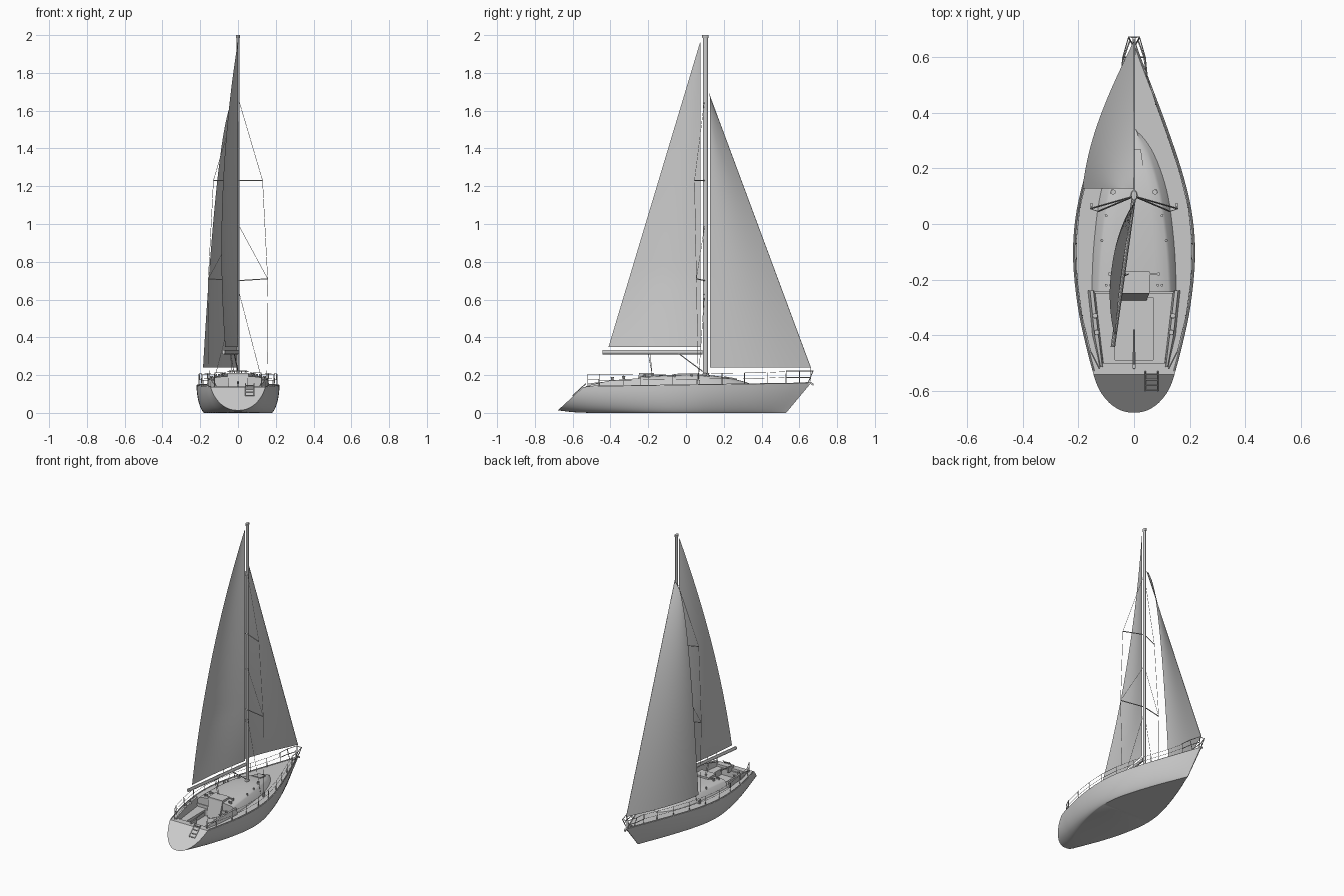
import bpy, bmesh
from math import sin, cos, pi, radians
from mathutils import Vector

if "Cube" in bpy.data.objects:
    bpy.data.objects.remove(bpy.data.objects["Cube"])


def mesh_object(name, verts, faces):
    me = bpy.data.meshes.new(name)
    bm = bmesh.new()
    vs = [bm.verts.new(v) for v in verts]
    for f in faces:
        bm.faces.new([vs[i] for i in f])
    bmesh.ops.recalc_face_normals(bm, faces=bm.faces)
    bm.to_mesh(me)
    bm.free()
    ob = bpy.data.objects.new(name, me)
    bpy.context.collection.objects.link(ob)
    return ob


def loft(name, rings):
    n = len(rings[0])
    verts = [p for r in rings for p in r]
    faces = [(i * n + j, i * n + (j + 1) % n, (i + 1) * n + (j + 1) % n, (i + 1) * n + j)
             for i in range(len(rings) - 1) for j in range(n)]
    faces += [tuple(range(n)), tuple(range(len(verts) - n, len(verts)))]
    return mesh_object(name, verts, faces)


def box(name, x0, x1, y0, y1, z0, z1):
    return loft(name, [[(x0, y0, z), (x1, y0, z), (x1, y1, z), (x0, y1, z)] for z in (z0, z1)])


def post(name, x, y, profile, ry=1.0, n=12):
    # turned shape from (radius, z) pairs, ry scales the depth
    return loft(name, [[(x + r * cos(2 * pi * k / n), y + r * ry * sin(2 * pi * k / n), z)
                        for k in range(n)] for r, z in profile])


def tube(name, paths, r, mirror=True):
    cu = bpy.data.curves.new(name, 'CURVE')
    cu.dimensions = '3D'
    cu.bevel_depth = r
    cu.bevel_resolution = 1
    cu.use_fill_caps = True
    for path in paths:
        for s in ((1, -1) if mirror else (1,)):
            sp = cu.splines.new('POLY')
            sp.points.add(len(path) - 1)
            for p, (x, y, z) in zip(sp.points, path):
                p.co = (s * x, y, z, 1)
    ob = bpy.data.objects.new(name, cu)
    bpy.context.collection.objects.link(ob)
    return ob


def spline(rows, n):
    # Catmull-Rom refinement of table rows
    out = []
    for i in range(len(rows) - 1):
        q = [rows[min(max(i + k, 0), len(rows) - 1)] for k in (-1, 0, 1, 2)]
        for t in [k / n for k in range(n)]:
            out.append([.5 * (2 * b + (c - a) * t + (2 * a - 5 * b + 4 * c - d) * t * t
                              + (3 * b - a - 3 * c + d) * t ** 3) for a, b, c, d in zip(*q)])
    return out + [list(rows[-1])]


def cut(ob, cutter):
    cutter.hide_render = True
    m = ob.modifiers.new('cut', 'BOOLEAN')
    m.operation, m.solver, m.object = 'DIFFERENCE', 'EXACT', cutter
    bpy.context.view_layer.objects.active = ob
    bpy.ops.object.modifier_apply(modifier=m.name)
    bpy.data.objects.remove(cutter)


def deck(y):
    return .146 + .015 * y


# Hull: y, deck half width, bottom half width, bottom height, fullness
stations = spline([(-.72, .10, .004, .02, .5), (-.62, .126, .02, .006, .5), (-.54, .146, .05, .001, .5),
                   (-.45, .17, .09, 0, .52), (-.3, .202, .145, 0, .6), (-.13, .219, .178, 0, .7),
                   (.02, .211, .172, 0, .75), (.17, .178, .135, 0, .8), (.34, .122, .082, 0, .8),
                   (.5, .062, .034, 0, .8), (.6, .024, .011, 0, .8), (.66, .003, .001, 0, .8)], 4)
rings = []
for y, b, w, zb, e in stations:
    half = []
    for k in range(11):
        t = 1 - cos(pi / 2 * k / 10)
        rake = .13 * (max(y, 0) / .66) ** 3
        half.append((w + (b - w) * max(1 - (1 - t) ** 2, 0) ** e, y - rake * (1 - t), zb + (deck(y) - zb) * t))
    rings.append(half[::-1] + [(-x, y, z) for x, y, z in half])
hull = loft('hull', rings)


def beam(y):
    for a, c in zip(stations, stations[1:]):
        if a[0] <= y <= c[0]:
            return a[1] + (c[1] - a[1]) * (y - a[0]) / (c[0] - a[0])
    return .003


# Sloped transom, cockpit seats and footwell
cut(hull, loft('transom_cutter', [[(x, y, z) for y, z in ((-.474, .2), (-.825, -.12), (-1, -.12), (-1, .2))]
                                  for x in (-.4, .4)]))
cut(hull, loft('seat_cutter', [[(.145, -.25, z), (.112, -.5, z), (-.112, -.5, z), (-.145, -.25, z)]
                               for z in (.122, .3)]))
cut(hull, box('well_cutter', -.068, .068, -.49, -.265, .08, .3))

# Cabin trunk: y, base half width, top half width, top height
cabin = []
for y, bw, tw, z in spline([(-.245, .158, .128, .194), (-.1, .152, .12, .201), (.05, .137, .102, .203),
                            (.15, .117, .082, .197), (.25, .083, .052, .18), (.32, .042, .022, .162),
                            (.345, .012, .006, .15)], 4):
    zb = deck(y) - .012
    half = [(bw, zb), (tw + .006, z - .014), (tw - .004, z - .007), (tw * .6, z - .001)]
    cabin.append([(x, y, q) for x, q in half] + [(0, y, z)] + [(-x, y, q) for x, q in half[::-1]])
loft('cabin', cabin)

# Companionway, sliding hatch, fore hatch
loft('companionway', [[(-w, -.24, z), (w, -.24, z), (w, y, z), (-w, y, z)]
                      for w, y, z in ((.045, -.275, .08), (.055, -.25, .2))])
box('sliding_hatch', -.055, .055, -.25, -.17, .19, .21)
loft('fore_hatch', [[(-.034, .2, .186 + h), (.034, .2, .186 + h), (.024, .27, .174 + h), (-.024, .27, .174 + h)]
                    for h in (-.01, .008)])

# Parts repeated on both sides
for s, side in ((1, 'right'), (-1, 'left')):
    loft('coaming_' + side, [[(s * a, y, zb), (s * (a - .012), y, z), (s * (i + .006), y, z), (s * i, y, zb)]
                             for y, a, i, z, zb in ((-.24, .17, .14, .184, .12), (-.4, .154, .122, .172, .12),
                                                    (-.515, .132, .108, .146, .12))])
    for i, (x, y, z) in enumerate([(.14, -.33, .17), (.134, -.39, .167), (.075, .115, .188)]):
        post(f'winch_{side}_{i}', s * x, y, [(.01, z), (.01, z + .006), (.006, z + .012), (.009, z + .024)])
    for i, (x, y) in enumerate([(.1, .03), (.115, -.06), (.1, -.22), (.085, -.22)]):
        post(f'deck_block_{side}_{i}', s * x, y, [(.005, .185), (.005, .207)], n=8)
    box('chainplate_' + side, s * .15, s * .156, .055, .075, .14, .175)

# Toe rail along the deck edge
ys = [-.53 + 1.18 * k / 40 for k in range(41)]
tube('toe_rail', [[(max(beam(y) - .004, .001), y, deck(y) + .002) for y in ys]], .0035)

# Stanchions, lifelines, stern and bow rails
posts = [-.33, -.2, -.07, .06, .19, .31, .43]
tube('stanchions', [[(beam(y) - .012, y, deck(y)), (beam(y) - .01, y, .207 + .015 * y)] for y in posts], .002)
for name, h in (('upper', .207), ('lower', .178)):
    tube(name + '_lifeline', [[(.155, -.46, h - .005)] + [(beam(y) - .01, y, h + .015 * y) for y in posts]
                              + [(.047, .53, h + .012)]], .001)
tube('stern_rail', [[(.125, -.52, .135), (.125, -.52, .205), (.155, -.46, .205), (.155, -.46, .135)],
                    [(.125, -.52, .175), (.155, -.46, .175)]], .0025)
tube('bow_rail', [[(.044, .53, .15), (.047, .53, .222), (.04, .6, .222), (.02, .672, .222), (0, .672, .222)],
                  [(.02, .6, .153), (.04, .6, .222)], [(.005, .645, .155), (.02, .672, .222)],
                  [(.046, .53, .188), (.036, .6, .188), (.015, .66, .188)]], .0025)
loft('bow_roller', [[(-.006, y, z), (.006, y, z), (.006, y, z + .012), (-.006, y, z + .012)]
                    for y, z in ((.6, .148), (.66, .152), (.675, .143))])

# Tiller and transom ladder
tube('tiller', [[(0, -.52, .135), (0, -.5, .155), (0, -.38, .165)]], .004, False)
box('rudder_head', -.006, .006, -.52, -.46, .12, .155)


def transom(y):
    return .146 + (y + .54) * .914


tube('ladder', [[(x, -.53, transom(-.53)), (x, -.6, transom(-.6))] for x in (.04, .085)]
     + [[(.04, y, transom(y)), (.085, y, transom(y))] for y in (-.54, -.56, -.58, -.598)], .003, False)

# Mast, masthead, spreaders and boom
post('mast', 0, .103, [(.012, .19), (.012, .205), (.008, .21), (.008, 1.985)], 1.55, 16)
post('masthead', 0, .103, [(.009, 1.985), (.01, 1.988), (.01, 2.0)], 1.7, 16)
tube('spreaders', [[(0, .1, 1.23), (.13, .045, 1.23)], [(0, .1, .7), (.157, .055, .71)]], .003)
boom_a, boom_b = Vector((-.002, .088, .322)), Vector((-.076, -.442, .322))
loft('boom', [[(p.x + .008 * cos(a), p.y, p.z + .012 * sin(a)) for a in [2 * pi * k / 12 for k in range(12)]]
              for p in (boom_a, boom_b)])

# Standing rigging, sheet and vang
tube('shrouds', [[(0, .1, 1.67), (.13, .045, 1.23), (.157, .055, .71), (.153, .065, .17)],
                 [(0, .1, 1.0), (.157, .055, .71)], [(0, .1, .66), (.13, .065, .16)]], .0012)
tube('forestay', [[(0, .662, .155), (0, .66, .24), (0, .122, 1.69)]], .0015, False)
tube('boom_vang', [[(0, .088, .22), (-.02, -.04, .315)]], .003, False)
tube('mainsheet', [[(-.02, -.18, .21), (-.039, -.19, .315)], [(-.03, -.18, .21), (-.041, -.2, .315)]], .0015, False)
box('traveller', -.092, .092, -.184, -.176, .202, .209)
for x in (-.088, .088):
    box('traveller_foot', x - .004, x + .004, -.186, -.174, .18, .212)


# Sails as curved sheets
def sail(name, fn, nu=16, nv=32):
    verts = [fn(i / nu, j / nv) for j in range(nv + 1) for i in range(nu + 1)]
    r = nu + 1
    mesh_object(name, verts, [(j * r + i, j * r + i + 1, (j + 1) * r + i + 1, (j + 1) * r + i)
                              for j in range(nv) for i in range(nu)])


def main_point(s, h):
    h *= .995
    leech = .068 * (1 - h) + .19 * h * (1 - h)
    return (-leech * s - .03 * sin(pi * s) * (1 - h) * min(1, .3 + 3 * h),
            .077 - .487 * (1 - h) * s, .35 + 1.62 * h)


def jib_point(s, h):
    h *= .997
    curve = .7 * sin(pi / 2 * s) + .3 * s
    luff = .66 - .535 * h
    return (-.185 * (1 - h) ** .45 * curve, luff + (.127 - luff) * s, .24 + 1.44 * h)


sail('mainsail', main_point)
sail('jib', jib_point)

# Convert tubes to meshes and shade
bpy.ops.object.select_all(action='SELECT')
bpy.context.view_layer.objects.active = hull
bpy.ops.object.convert(target='MESH')
bpy.ops.object.shade_smooth_by_angle(angle=radians(32))
